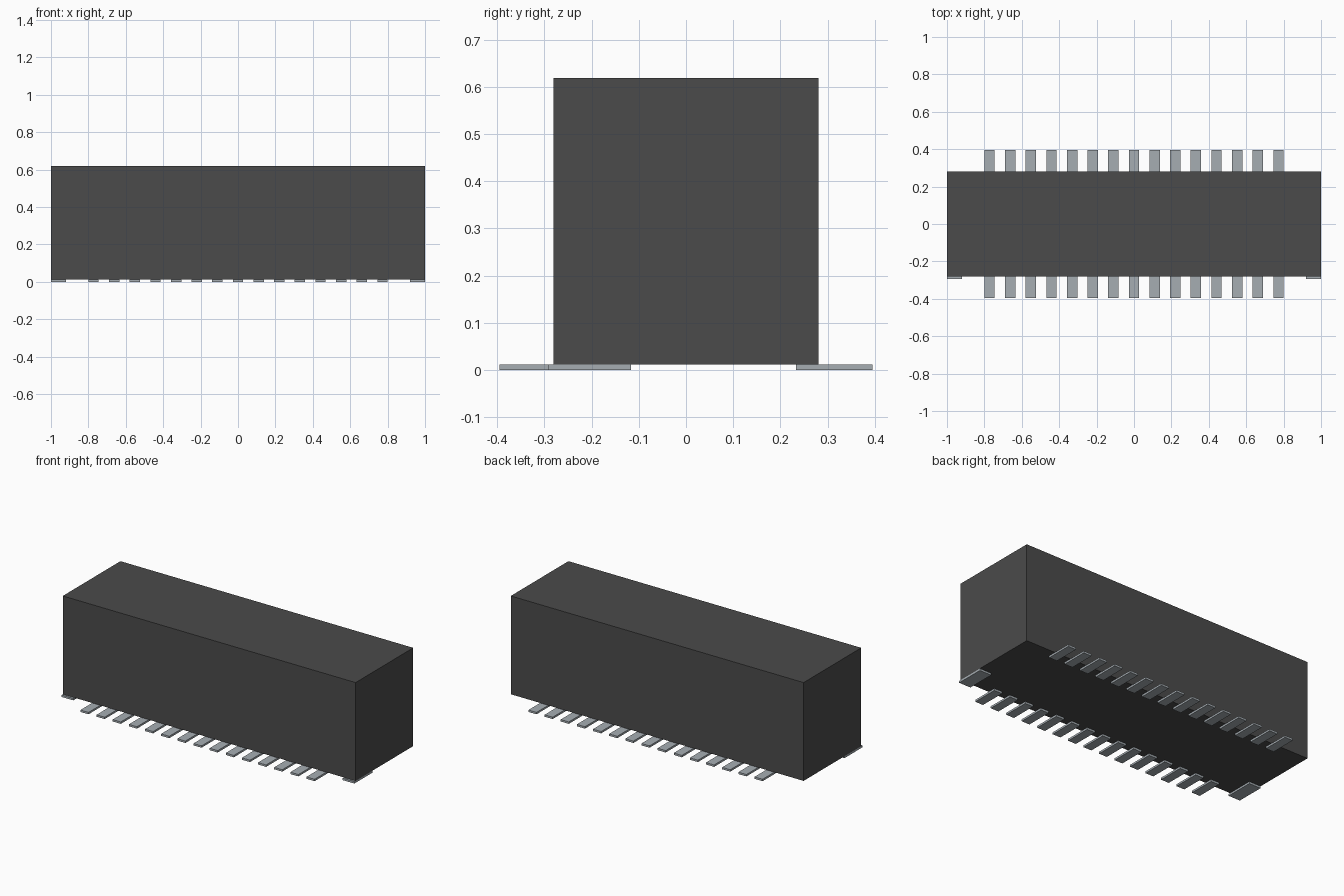
import bpy

cube = bpy.data.objects.get("Cube")
if cube:
    bpy.data.objects.remove(cube, do_unlink=True)


def make_material(name, rgb):
    mat = bpy.data.materials.new(name)
    mat.use_nodes = True
    mat.diffuse_color = (*rgb, 1)
    bsdf = mat.node_tree.nodes["Principled BSDF"]
    bsdf.inputs["Base Color"].default_value = (*rgb, 1)
    return mat


def box(name, low, high, mat):
    """Box spanning two opposite corners."""
    centre = [(a + b) / 2 for a, b in zip(low, high)]
    bpy.ops.mesh.primitive_cube_add(size=1, location=centre)
    obj = bpy.context.object
    obj.name = name
    obj.scale = [b - a for a, b in zip(low, high)]
    bpy.ops.object.transform_apply(location=False, rotation=False, scale=True)
    obj.data.materials.append(mat)
    return obj


plastic = make_material("dark grey plastic", (0.07, 0.07, 0.07))
metal = make_material("pale grey metal", (0.38, 0.42, 0.45))

PLATE = 0.012          # thickness of the contacts under the housing
PINS, PITCH, PIN_W = 15, 0.1103, 0.055

# Housing block
box("housing", (-1, -0.281, PLATE), (1, 0.281, 0.619), plastic)

# Two rows of flat contact pins
for side, y0, y1 in (("front", -0.395, -0.233), ("back", 0.233, 0.395)):
    for i in range(PINS):
        x = (i - (PINS - 1) / 2) * PITCH
        box(f"{side}_pin_{i + 1}", (x - PIN_W / 2, y0, 0),
            (x + PIN_W / 2, y1, PLATE), metal)

# Wider solder tabs under the front corners
for side, x0, x1 in (("right", -1, -0.92), ("left", 0.92, 1)):
    box(f"{side}_solder_tab", (x0, -0.293, 0), (x1, -0.117, PLATE), metal)
